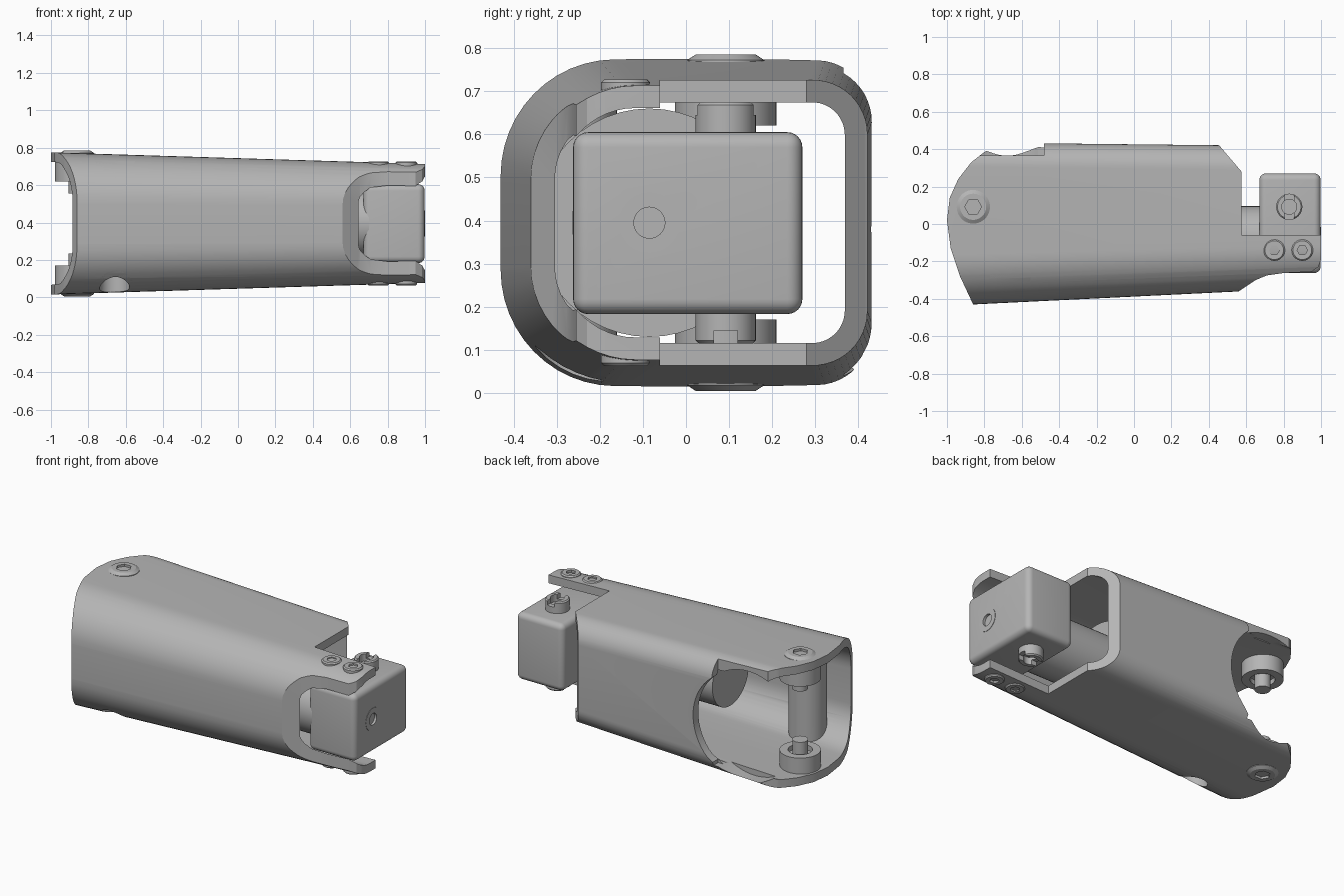
import bpy, bmesh, math
from mathutils import Matrix, Vector

cube = bpy.data.objects.get("Cube")
if cube:
    bpy.data.objects.remove(cube, do_unlink=True)

grey = bpy.data.materials.new("plain grey")
grey.use_nodes = True
COLOR = (0.46, 0.46, 0.46, 1)
grey.diffuse_color = COLOR
grey.node_tree.nodes["Principled BSDF"].inputs["Base Color"].default_value = COLOR
MID = 0.395  # height of the mirror plane


def make(name, bm):
    bmesh.ops.recalc_face_normals(bm, faces=bm.faces)
    me = bpy.data.meshes.new(name)
    bm.to_mesh(me)
    bm.free()
    me.materials.append(grey)
    ob = bpy.data.objects.new(name, me)
    bpy.context.collection.objects.link(ob)
    return ob


def activate(ob):
    bpy.ops.object.select_all(action='DESELECT')
    ob.select_set(True)
    bpy.context.view_layer.objects.active = ob


def boolean(ob, cutter, op='DIFFERENCE', keep=False):
    mod = ob.modifiers.new("cut", 'BOOLEAN')
    mod.object, mod.operation, mod.solver = cutter, op, 'EXACT'
    activate(ob)
    bpy.ops.object.modifier_apply(modifier=mod.name)
    if not keep:
        bpy.data.objects.remove(cutter, do_unlink=True)


def loft(name, rings, closed=False):
    """Skin a list of equal point rings; cap the ends unless closed."""
    bm = bmesh.new()
    vs = [[bm.verts.new(p) for p in ring] for ring in rings]
    n = len(vs[0])
    for a, b in zip(vs, vs[1:] + (vs[:1] if closed else [])):
        for i in range(n):
            bm.faces.new((a[i], a[(i + 1) % n], b[(i + 1) % n], b[i]))
    if not closed:
        bm.faces.new(vs[0])
        bm.faces.new(vs[-1])
    return make(name, bm)


def turned(name, profile, centre, axis='Z', sides=40):
    """Solid of revolution from (radius, position) pairs along the axis."""
    rings = []
    for r, t in profile:
        ring = []
        for i in range(sides):
            a = math.tau * i / sides
            u, v = centre[0] + r * math.cos(a), centre[1] + r * math.sin(a)
            ring.append({'Z': (u, v, t), 'X': (t, u, v), 'Y': (u, t, v)}[axis])
        rings.append(ring)
    return loft(name, rings)


def prism(name, outline, z0, z1):
    return loft(name, [[(x, y, z) for x, y in outline] for z in (z0, z1)])


def box(name, lo, hi, bevel=0.0):
    lo, hi = Vector(lo), Vector(hi)
    bm = bmesh.new()
    bmesh.ops.create_cube(bm, size=1, matrix=Matrix.Translation((lo + hi) / 2)
                          @ Matrix.Diagonal((*(hi - lo), 1)))
    if bevel:
        bmesh.ops.bevel(bm, geom=bm.edges[:], offset=bevel, segments=6,
                        profile=0.5, affect='EDGES')
    return make(name, bm)


def mirrored(ob, name):
    """Copy a part to the other side of the middle plane."""
    bm = bmesh.new()
    bm.from_mesh(ob.data)
    for v in bm.verts:
        v.co.z = 2 * MID - v.co.z
    return make(name, bm)


def section(x, wall=0.0):
    """Rounded shell section at x, inset by the wall thickness."""
    t = (x + 1) / 2
    y0, y1 = -0.437 + 0.098 * t + wall, 0.437 - 0.022 * t - wall
    half = 0.38 - 0.062 * t - wall
    big, small = 0.27 - 0.05 * t - wall, 0.13 - wall
    corners = [(y1, 1, 0, small), (y0, 1, 90, big), (y0, -1, 180, big), (y1, -1, 270, small)]
    ring = []
    for y, s, start, r in corners:
        cy = y - r if y > 0 else y + r
        for k in range(13):
            a = math.radians(start + 7.5 * k)
            ring.append((x, cy + r * math.cos(a), MID + s * (half - r) + r * math.sin(a)))
    return ring


# Tapered shell, trimmed by its plan outline
ENDS = (-1.1, 1.1)
body = loft("shell_volume", [section(x) for x in ENDS])
shell = loft("shell", [section(ENDS[0]), section(ENDS[1]),
                       section(ENDS[1], 0.052), section(ENDS[0], 0.052)], closed=True)
plan = [(-0.86, -0.5), (-0.86, -0.43), (-0.93, -0.28), (-0.98, -0.13), (-1, 0.02),
        (-0.985, 0.14), (-0.94, 0.24), (-0.87, 0.33), (-0.8, 0.385), (-0.73, 0.42),
        (-0.7, 0.5), (0.4, 0.5), (0.46, 0.415), (0.575, 0.28), (0.575, -0.06),
        (1, -0.06), (1, -0.19), (0.985, -0.23), (0.95, -0.255), (0.8, -0.262),
        (0.71, -0.275), (0.65, -0.3), (0.56, -0.36), (0.55, -0.5)]
boolean(shell, prism("plan_cutter", plan, -0.2, 1), 'INTERSECT')

# Open side at the back with a bowed edge
boolean(shell, box("notch_cutter", (-1.2, 0.365, 0.09), (-0.48, 0.6, 1)))
boolean(shell, turned("bow_cutter", [(0.34, 0.3), (0.34, 0.6)], (-0.69, 0.38), 'Y', 64))

# Hollow pillar inside the front wall, open below
PILLAR = (-0.66, -0.27)
pillar = turned("inner_pillar", [(0.11, -0.1), (0.11, 0.9)], PILLAR)
boolean(pillar, body, 'INTERSECT', keep=True)
for part in (shell, pillar):
    boolean(part, turned("hole_cutter", [(0.08, -0.1), (0.08, 0.3)], PILLAR))

# Motor and its collar along the shell
AXIS = (-0.085, MID)
turned("motor", [(0.18, -0.25), (0.18, 0.7)], AXIS, 'X', 48)
collar = turned("motor_collar", [(0.265, 0.1), (0.265, 0.2)], AXIS, 'X', 48)
boolean(collar, body, 'INTERSECT')

# Knuckle block with a round mark on its end
block = box("knuckle_block", (0.67, -0.262, 0.183), (0.998, 0.27, 0.605), 0.035)
boolean(block, turned("dimple_cutter", [(0.036, 0.985), (0.036, 1.1)], AXIS, 'X'))
mark = turned("end_mark", [(0.07, 0.99), (0.07, 1.0)], AXIS, 'X')
boolean(mark, turned("mark_cutter", [(0.036, 0.9), (0.036, 1.1)], AXIS, 'X'))

# Slotted pins above and below the block
PIN = (0.83, 0.092)
pin = turned("upper_pin", [(0.07, 0.58), (0.07, 0.668), (0.063, 0.675)], PIN)
boolean(pin, turned("bore_cutter", [(0.04, 0.63), (0.04, 0.8)], PIN))
lower_pin = mirrored(pin, "lower_pin")
boolean(pin, box("slot_cutter", (0.805, -0.1, 0.645), (0.855, 0.3, 0.8)))
boolean(lower_pin, box("slot_cutter", (0.6, 0.065, 0), (1, 0.12, 0.145)))

# Pivot bosses, pins and socket screws at the open end
PIVOT = (-0.86, 0.092)
boss = turned("upper_pivot_boss", [(0.118, 0.62), (0.118, 0.75)], PIVOT)
boolean(boss, turned("bore_cutter", [(0.07, 0.5), (0.07, 0.65)], PIVOT))
stud = turned("upper_pivot_stud", [(0.045, 0.555), (0.045, 0.7)], PIVOT)
screw = turned("upper_pivot_screw", [(0.09, 0.74), (0.09, 0.772), (0.07, 0.785)], PIVOT)
boolean(screw, turned("hex_cutter", [(0.045, 0.76), (0.045, 0.9)], PIVOT, sides=6))

# Small socket screws on the fork arms
small = []
for i, x in enumerate((0.75, 0.9)):
    s = turned("upper_fork_screw_%d" % i, [(0.057, 0.68), (0.057, 0.72), (0.05, 0.727)], (x, -0.14))
    boolean(s, turned("hex_cutter", [(0.028, 0.7), (0.028, 0.9)], (x, -0.14), sides=6))
    small.append(s)
for part in [boss, stud, screw] + small:
    mirrored(part, part.name.replace("upper", "lower"))

# Smooth curved faces, keep edges sharp
for ob in [o for o in bpy.context.collection.objects if o.type == 'MESH' and grey.name in o.data.materials]:
    activate(ob)
    bpy.ops.object.shade_smooth_by_angle(angle=math.radians(30))
